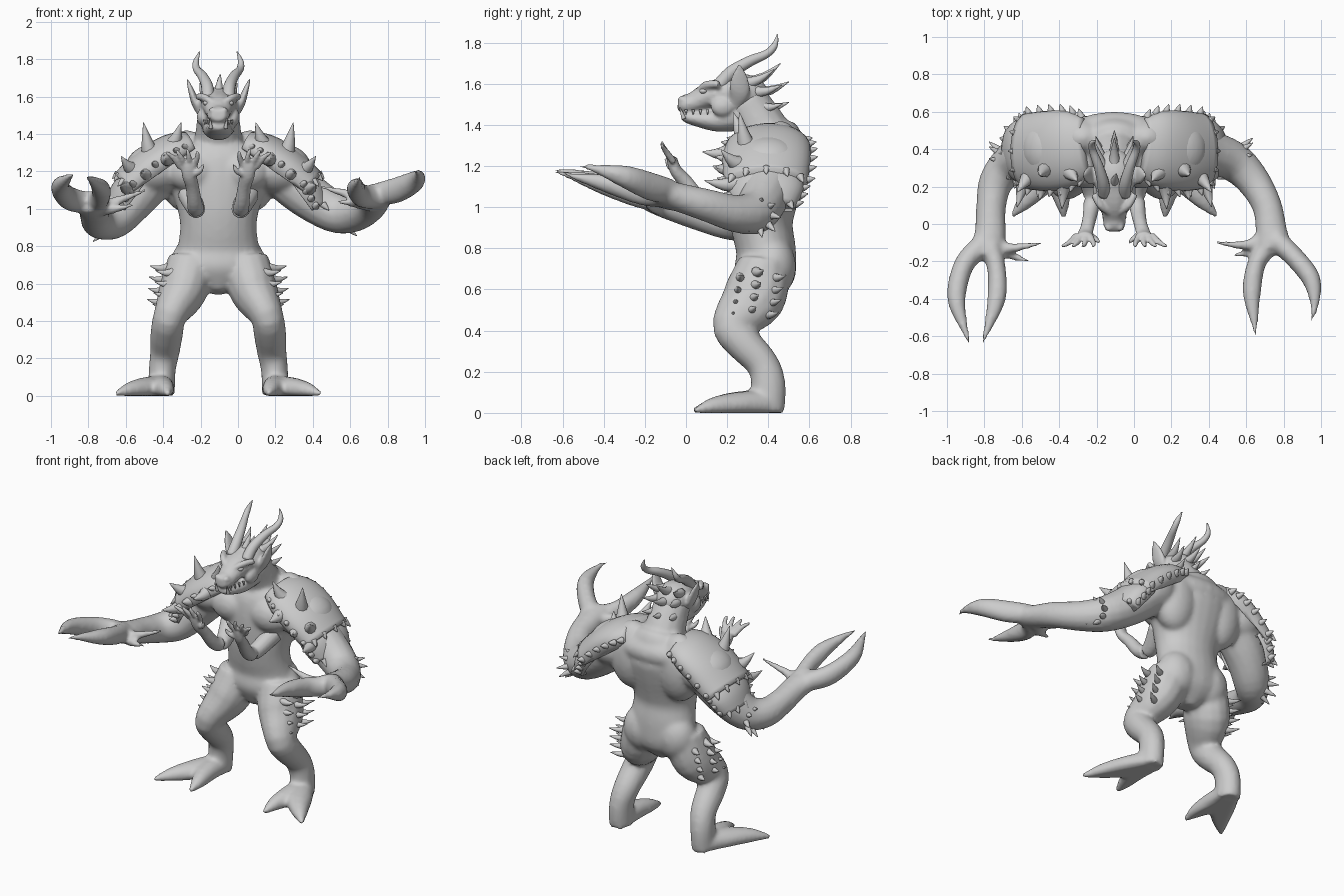
import bpy, bmesh, math
from mathutils import Vector, Matrix

old = bpy.data.objects.get("Cube")
if old:
    bpy.data.objects.remove(old, do_unlink=True)

MIDDLE = -.105          # the trunk stands a little off centre
SIDES = (("right", -1), ("left", 1))

clay = bpy.data.materials.new("clay grey")
clay.use_nodes = True
grey = (.6, .6, .6, 1)
clay.diffuse_color = grey
clay.node_tree.nodes["Principled BSDF"].inputs["Base Color"].default_value = grey


def place(side, x, y, z):
    """Mirror a trunk-relative point to one side."""
    return Vector((MIDDLE + side * x, y, z))


def tube(bm, points, side=None, ref=(0, 0, 1), sides=14, steps=4):
    """Smooth tapering tube; each point is x, y, z, width [, height]."""
    keys = []
    for p in points:
        centre = place(side, *p[:3]) if side is not None else Vector(p[:3])
        keys.append((*centre, p[3], p[-1]))
    keys = [Vector(k) for k in keys]
    path = []
    for i in range(len(keys) - 1):
        a, b, c, d = (keys[max(0, min(len(keys) - 1, j))] for j in range(i - 1, i + 3))
        for k in range(steps):
            t = k / steps
            path.append(b + (c - a) * t / 2 + (a * 2 - b * 5 + c * 4 - d) * t * t / 2
                        + (b * 3 - a - c * 3 + d) * t ** 3 / 2)
    path.append(keys[-1])
    rings = []
    for i, p in enumerate(path):
        ahead, behind = path[min(i + 1, len(path) - 1)], path[max(i - 1, 0)]
        along = (Vector(ahead[:3]) - Vector(behind[:3])).normalized()
        across = Vector(ref).cross(along).normalized()
        up = along.cross(across)
        ring = []
        for k in range(sides):
            a = math.tau * k / sides
            ring.append(bm.verts.new(Vector(p[:3]) + across * (math.cos(a) * max(p[3], .001))
                                     + up * (math.sin(a) * max(p[4], .001))))
        rings.append(ring)
    for lower, upper in zip(rings, rings[1:]):
        for k in range(sides):
            n = (k + 1) % sides
            bm.faces.new((lower[k], lower[n], upper[n], upper[k]))
    bm.faces.new(rings[0])
    bm.faces.new(rings[-1])


def ball(bm, centre, size):
    matrix = Matrix.Translation(centre) @ Matrix.Diagonal((*size, 1))
    bmesh.ops.create_uvsphere(bm, u_segments=24, v_segments=16, radius=1, matrix=matrix)


def spike(bm, base, tip, radius, lift=0):
    """Cone, optionally bowed, with its root sunk into the surface."""
    base, tip = Vector(base), Vector(tip)
    middle = base.lerp(tip, .5) + Vector((0, 0, lift))
    ref = (0, 0, 1) if abs((tip - base).normalized().z) < .9 else (0, 1, 0)
    tube(bm, [(*base, radius), (*middle, radius * .62), (*tip, .002)], ref=ref, sides=10, steps=3)


def finish(bm, name, voxel=0, smooth=0):
    bmesh.ops.recalc_face_normals(bm, faces=bm.faces)
    for f in bm.faces:
        f.smooth = True
    mesh = bpy.data.meshes.new(name)
    bm.to_mesh(mesh)
    bm.free()
    mesh.materials.append(clay)
    ob = bpy.data.objects.new(name, mesh)
    bpy.context.collection.objects.link(ob)
    if voxel:
        fuse = ob.modifiers.new("fuse", 'REMESH')
        fuse.mode, fuse.voxel_size, fuse.use_smooth_shade = 'VOXEL', voxel, True
        soften = ob.modifiers.new("soften", 'SMOOTH')
        soften.iterations = smooth
    return ob


# Body: trunk, neck, muscles, legs and feet
body = bmesh.new()
tube(body, [(0, .36, .55, .04, .07), (0, .38, .66, .24, .145), (0, .39, .78, .22, .145),
            (0, .37, .9, .205, .15), (0, .37, 1, .22, .165), (0, .39, 1.15, .27, .185),
            (0, .41, 1.26, .28, .185), (0, .43, 1.34, .2, .14), (0, .42, 1.39, .12, .1)],
     1, ref=(0, 1, 0), sides=24)
tube(body, [(0, .42, 1.26, .16), (0, .36, 1.4, .125), (0, .28, 1.53, .11)], 1, ref=(0, 1, 0))
ball(body, place(1, 0, .47, 1.28), (.27, .13, .1))            # upper back
for _, s in SIDES:
    ball(body, place(s, .14, .29, 1.2), (.14, .1, .11))       # breast
    ball(body, place(s, .17, .46, 1.2), (.15, .12, .22))      # shoulder blade
    ball(body, place(s, .12, .42, .71), (.13, .115, .15))     # buttock
    ball(body, place(s, .33, .4, 1.21), (.17, .18, .14))      # deltoid
    tube(body, [(.14, .38, .72, .13), (.19, .33, .56, .13, .155), (.258, .23, .43, .09, .105),
                (.275, .28, .34, .088, .09), (.285, .37, .24, .08), (.3, .4, .14, .073, .085),
                (.305, .39, .0, .072, .09)], s, ref=(0, 1, 0))
    tube(body, [(.305, .4, .04, .07, .07), (.38, .25, .04, .08, .062), (.47, .13, .03, .05, .045),
                (.55, .04, .01, .012)], s)
    tube(body, [(.305, .4, .04, .07, .07), (.3, .25, .045, .065, .06), (.28, .13, .03, .045, .045),
                (.27, .03, .01, .012)], s)

# Great arms, each with its own pose
arms = {
    "right": [(-.43, .42, 1.21, .14), (-.55, .39, 1.07, .125), (-.66, .32, .95, .11),
              (-.74, .22, .93, .092), (-.765, .08, .96, .08), (-.77, -.06, 1, .085, .07),
              (-.8, -.18, 1.04, .1, .06)],
    "left": [(.22, .42, 1.21, .14), (.36, .39, 1.08, .125), (.52, .34, .98, .11),
             (.63, .24, .97, .092), (.71, .1, 1.01, .08), (.735, -.04, 1.05, .085, .07),
             (.75, -.14, 1.08, .1, .06)]}
claws = {
    "right": [[(-.82, -.12, 1.03, .06), (-.91, -.22, 1.06, .055, .065), (-.95, -.4, 1.12, .05),
               (-.9, -.58, 1.17, .018), (-.88, -.64, 1.18, .008)],
              [(-.77, -.12, 1.03, .06), (-.735, -.24, 1.06, .05, .06), (-.735, -.4, 1.11, .05),
               (-.79, -.58, 1.16, .018), (-.81, -.64, 1.17, .008)],
              [(-.78, -.07, 1, .05), (-.68, -.13, 1.03, .03), (-.49, -.1, 1.1, .01)],
              [(-.76, -.1, 1, .05), (-.67, -.16, 1, .028), (-.56, -.2, 1.02, .01)]],
    "left": [[(.75, -.08, 1.08, .06), (.85, -.17, 1.1, .055, .07), (.95, -.3, 1.15, .05, .055),
              (.965, -.45, 1.19, .02), (.945, -.52, 1.2, .008)],
             [(.74, -.1, 1.06, .06), (.66, -.2, 1.07, .05, .065), (.63, -.36, 1.11, .05),
              (.645, -.54, 1.15, .018), (.655, -.6, 1.17, .008)],
             [(.73, -.03, 1.05, .05), (.62, -.11, 1.07, .03), (.44, -.1, 1.12, .01)],
             [(.72, -.06, 1.03, .05), (.63, -.14, 1.03, .028), (.53, -.17, 1.04, .01)]]}
for name, s in SIDES:
    tube(body, arms[name])
    for claw in claws[name]:
        tube(body, claw)
for v in body.verts:
    v.co.z = max(v.co.z, 0)
finish(body, "body", .013, 8)

# Small chest arms with fanned fingers
for name, s in SIDES:
    bm = bmesh.new()
    tube(bm, [(.16, .3, 1.08, .06), (.12, .17, 1, .05), (.125, .08, 1.02, .042), (.14, 0, 1.12, .036),
              (.155, -.05, 1.18, .04, .03), (.16, -.07, 1.24, .042, .026)], s, ref=(0, 1, 0))
    for k in range(4):
        fan = k / 3 - .4
        tube(bm, [(.16 + fan * .07, -.06, 1.22, .018), (.165 + fan * .13, -.1, 1.275, .015),
                  (.18 + fan * .17, -.12, 1.32 - abs(fan) * .03, .009)], s, ref=(0, 1, 0), sides=8)
    tube(bm, [(.15, -.05, 1.18, .02), (.1, -.08, 1.2, .016), (.08, -.1, 1.24, .007)], s, sides=8)
    finish(bm, name + "_small_arm", .008, 3)

# Head: skull, muzzle, jaw, brows and nostrils
head = bmesh.new()
ball(head, place(1, 0, .26, 1.55), (.115, .14, .1))
tube(head, [(0, .25, 1.56, .11, .09), (0, .12, 1.545, .085, .068), (0, .04, 1.51, .064, .052),
            (0, -.01, 1.5, .058, .046), (0, -.04, 1.5, .035, .028)], 1)
tube(head, [(0, .28, 1.46, .1, .09), (0, .16, 1.425, .08, .06), (0, .06, 1.43, .066, .04),
            (0, .0, 1.44, .05, .028), (0, -.02, 1.445, .025, .015)], 1)
for _, s in SIDES:
    tube(head, [(.11, .16, 1.6, .018), (.075, .1, 1.595, .02), (.03, .06, 1.565, .016)], s)
    ball(head, place(s, .08, .18, 1.49), (.035, .06, .05))
    ball(head, place(s, .03, -.015, 1.525), (.022, .025, .018))
    tube(head, [(.09, .24, 1.5, .03, .015), (.12, .26, 1.56, .05, .022),
                (.145, .26, 1.63, .042, .016), (.17, .26, 1.7, .004)], s, ref=(1, 0, 0))
finish(head, "head", .009, 4)

# Eyes, teeth, horns and crest
for name, s in SIDES:
    bm = bmesh.new()
    ball(bm, place(s, .062, .085, 1.565), (.02, .02, .014))
    finish(bm, name + "_eye")
    bm = bmesh.new()
    for k in range(4):
        x, y = .05 + k * .007, .0 + k * .035
        spike(bm, place(s, x, y, 1.475), place(s, x + .004, y, 1.45), .008)
    spike(bm, place(s, .04, -.01, 1.43), place(s, .045, -.03, 1.485), .012)
    finish(bm, name + "_teeth")
    bm = bmesh.new()
    tube(bm, [(.055, .16, 1.59, .034), (.06, .22, 1.655, .032), (.085, .31, 1.71, .026),
              (.115, .39, 1.745, .02), (.12, .43, 1.785, .016), (.1, .445, 1.84, .003)],
         s, ref=(1, 0, 0))
    finish(bm, name + "_horn")

crest = bmesh.new()
spike(crest, place(1, 0, .22, 1.62), place(1, .01, .27, 1.72), .026)
for y, z, reach, rise in ((.3, 1.6, .16, .1), (.33, 1.56, .17, .05), (.35, 1.49, .15, .02)):
    spike(crest, place(1, 0, y, z), place(1, 0, y + reach, z + rise), .036, -.015)
    for _, s in SIDES:
        spike(crest, place(s, .06, y - .01, z), place(s, .1, y + reach * .8, z + rise * .7), .032, -.012)
finish(crest, "head_crest")

# Shoulder armour: two overlapping half-barrel plates with spiked edges and great thorns
plates = {
    "upper": [(.15, .41, 1.34, .16, .075), (.24, .4, 1.3, .205, .105), (.36, .39, 1.22, .215, .115),
              (.48, .39, 1.11, .2, .11)],
    "lower": [(.42, .39, 1.15, .18, .09), (.48, .385, 1.08, .185, .1), (.53, .38, 1, .15, .085)]}
for name, s in SIDES:
    thorns = bmesh.new()
    for part, points in plates.items():
        bm = bmesh.new()
        tube(bm, points, s, sides=32)
        first, last = (place(s, *points[i][:3]) for i in (0, -1))
        axis = (last - first).normalized().cross(Vector((0, s, 0)))
        axis *= -1 if axis.z < 0 else 1
        bmesh.ops.bisect_plane(bm, geom=bm.verts[:] + bm.edges[:] + bm.faces[:],
                               plane_co=first - axis * .03, plane_no=axis, clear_inner=True)
        shell = finish(bm, f"{name}_{part}_shoulder_plate")
        thick = shell.modifiers.new("thickness", 'SOLIDIFY')
        thick.thickness, thick.offset = .015, -1
        # small spikes along the front, rear and outer edges
        for a, b in zip(points, points[1:]):
            for t in (.3, .8):
                x, y, z, wide, _ = (m + (n - m) * t for m, n in zip(a, b))
                for way in (-1, 1):
                    spike(thorns, place(s, x, y + way * wide * .95, z),
                          place(s, x + .015, y + way * (wide + .035), z + .01), .022)
        for k in range(1, 6):
            a = math.pi * k / 6
            rim = last + Vector((0, math.cos(a) * points[-1][3] * .95, 0)) \
                + axis * (math.sin(a) * points[-1][4] * .9)
            spike(thorns, rim, rim + Vector((s * .03, math.cos(a) * .02, -.03)), .02)
    for base, tip in (((.36, .3, 1.28), (.4, .26, 1.46)), ((.25, .29, 1.33), (.2, .23, 1.46)),
                      ((.44, .28, 1.2), (.52, .17, 1.28)), ((.27, .25, 1.28), (.28, .08, 1.27)),
                      ((.47, .28, 1.12), (.52, .09, 1.13)), ((.38, .24, 1.2), (.4, .13, 1.2))):
        spike(thorns, place(s, *base), place(s, *tip), .05, -.015)
    finish(thorns, name + "_shoulder_thorns")

# Thigh and elbow spikes
for name, s in SIDES:
    bm = bmesh.new()
    for row in range(4):
        for k in range(3):
            y, z = .23 + k * .075 + row * .012, .48 + row * .06 + (k % 2) * .025
            root = .28 - abs(k - 1) * .03 - row * .005
            spike(bm, place(s, root, y, z), place(s, root + .1, y + k * .035, z + .01), .027, -.008)
    finish(bm, name + "_thigh_spikes")
    bm = bmesh.new()
    elbow = Vector(arms[name][2][:3])
    for k in range(8):
        a = math.tau * k / 8
        root = elbow + Vector((s * .06, .02 + .055 * math.cos(a), .06 * math.sin(a) - .02))
        out = Vector((s * .055, .035 * math.cos(a) + .01, .035 * math.sin(a) - .01))
        spike(bm, root, root + out, .02)
    finish(bm, name + "_elbow_spikes")
